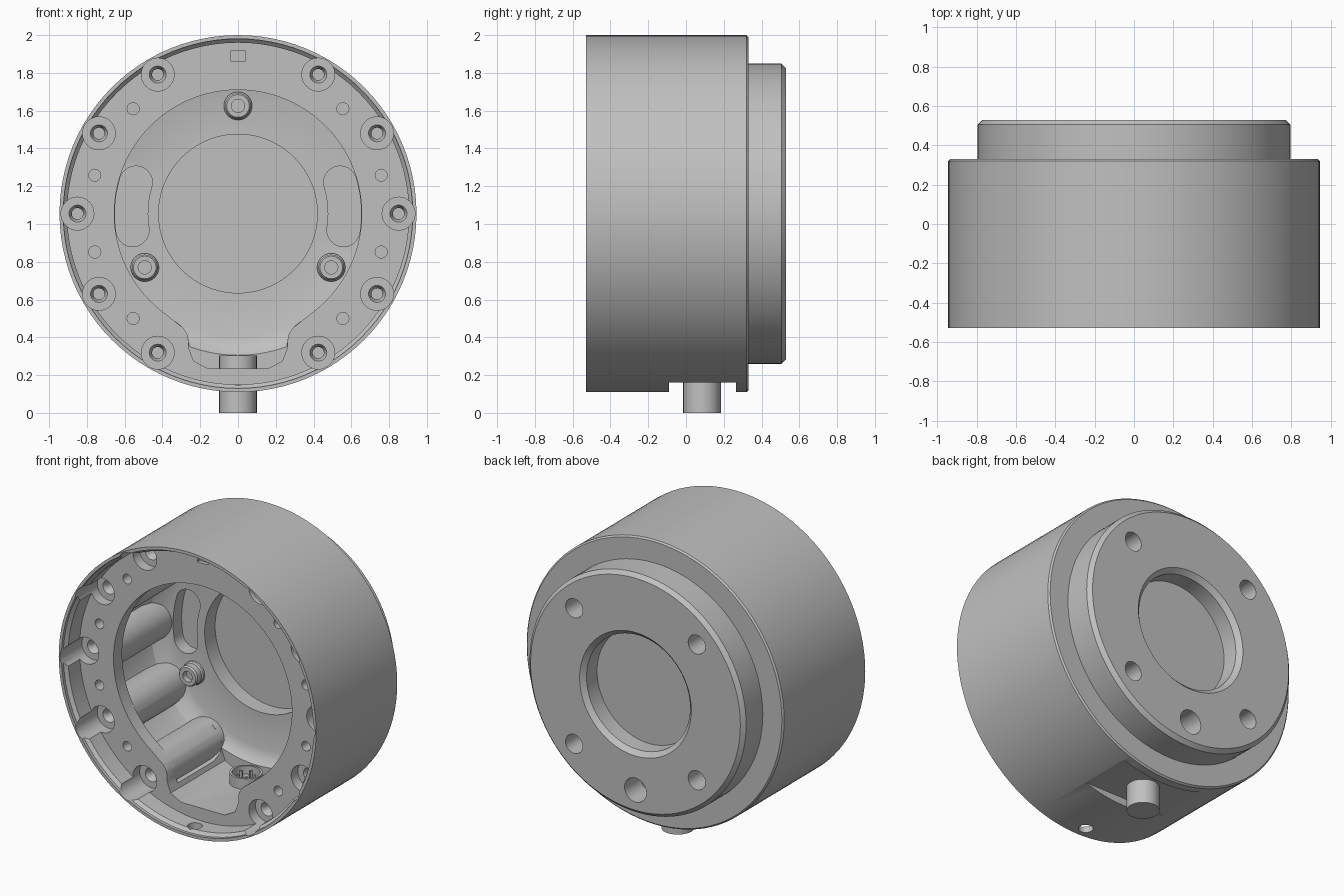
import bpy, bmesh, math
from mathutils import Matrix, Vector

if "Cube" in bpy.data.objects:
    bpy.data.objects.remove(bpy.data.objects["Cube"], do_unlink=True)

C = 1.055  # height of the housing axis

metal = bpy.data.materials.new("grey metal")
metal.use_nodes = True
grey = (0.53, 0.53, 0.53, 1)
metal.diffuse_color = grey
metal.node_tree.nodes["Principled BSDF"].inputs["Base Color"].default_value = grey


def lathe(bm, profile, x=0, z=C, y=0, upright=False, segs=32):
    """Revolve (radius, height) points around the y axis, or around z if upright."""
    verts = [bm.verts.new((r, h, 0)) for r, h in profile]
    edges = [bm.edges.new(pair) for pair in zip(verts, verts[1:])]
    old = set(bm.verts) - set(verts)
    bmesh.ops.spin(bm, geom=verts + edges, cent=(0, 0, 0), axis=(0, 1, 0),
                   angle=2 * math.pi, steps=segs, use_merge=False)
    new = [v for v in bm.verts if v not in old]
    turn = Matrix.Rotation(math.pi / 2, 4, 'X') if upright else Matrix()
    bmesh.ops.transform(bm, matrix=Matrix.Translation((x, y, z)) @ turn, verts=new)
    bmesh.ops.remove_doubles(bm, verts=new, dist=1e-5)


def rod(bm, r, a, b, **place):
    lathe(bm, [(0, a), (r, a), (r, b), (0, b)], **place)


def prism(bm, outline, a, b):
    """Extrude an (x, z) outline from y = a to y = b."""
    face = bm.faces.new([bm.verts.new((x, a, z)) for x, z in outline])
    out = bmesh.ops.extrude_face_region(bm, geom=[face])["geom"]
    bmesh.ops.translate(bm, vec=(0, b - a, 0),
                        verts=[v for v in out if isinstance(v, bmesh.types.BMVert)])


def box(bm, x, y, z):
    prism(bm, [(x[0], z[0]), (x[1], z[0]), (x[1], z[1]), (x[0], z[1])], *y)


def finish(bm, name):
    bmesh.ops.recalc_face_normals(bm, faces=bm.faces)
    mesh = bpy.data.meshes.new(name)
    bm.to_mesh(mesh)
    bm.free()
    mesh.materials.append(metal)
    ob = bpy.data.objects.new(name, mesh)
    bpy.context.collection.objects.link(ob)
    return ob


def combine(ob, bm, operation='DIFFERENCE'):
    tool = finish(bm, "helper")
    mod = ob.modifiers.new("combine", 'BOOLEAN')
    mod.operation, mod.solver, mod.object = operation, 'EXACT', tool
    deps = bpy.context.evaluated_depsgraph_get()
    mesh = bpy.data.meshes.new_from_object(ob.evaluated_get(deps))
    ob.modifiers.clear()
    ob.data = mesh
    bpy.data.objects.remove(tool, do_unlink=True)


def polar(r, degrees):
    a = math.radians(degrees)
    return r * math.cos(a), C + r * math.sin(a)


def smooth(ob):
    bpy.ops.object.select_all(action='DESELECT')
    ob.select_set(True)
    bpy.context.view_layer.objects.active = ob
    bpy.ops.object.shade_smooth_by_angle(angle=math.radians(30))


# Housing: cup with front ledge, undercut cavity, thin centre wall and rear flange
bm = bmesh.new()
lathe(bm, [(0, .36), (.42, .36), (.42, .25), (.66, .25), (.72, .23), (.77, .18),
           (.79, .1), (.79, -.28), (.655, -.28), (.655, -.37), (.905, -.37),
           (.905, -.49), (.925, -.51), (.925, -.53), (.945, -.53), (.945, .32),
           (.935, .33), (.795, .33), (.795, .505), (.77, .53), (.41, .53),
           (.38, .5), (.38, .39), (0, .39)], segs=96)
housing = finish(bm, "housing")

# Pillars inside the cavity behind each screw seat
seats = [a for a in range(0, 360, 30) if a not in (90, 270)]
bm = bmesh.new()
for a in seats:
    x, z = polar(.8, a)
    rod(bm, .14, -.33, .27, x=x, z=z)
combine(housing, bm, 'UNION')

# Counterbored screw seats
bm = bmesh.new()
for a in seats:
    x, z = polar(.85, a)
    lathe(bm, [(0, -.6), (.087, -.6), (.087, -.3), (.045, -.3), (.03, -.27),
               (.03, -.12), (0, -.12)], x=x, z=z)
combine(housing, bm)

# Small ledge holes, rear flange holes and the label pocket at the top
bm = bmesh.new()
for side in (0, 180):
    for a in (-45, -15, 15, 45):
        x, z = polar(.785, side + a)
        rod(bm, .032, -.45, -.3, x=x, z=z, segs=20)
for sx in (-1, 1):
    for sz in (-1, 1):
        rod(bm, .063, .36, .6, x=.45 * sx, z=C + .45 * sz)
rod(bm, .08, .36, .6, z=C - .636)
box(bm, (-.04, .04), (-.45, -.345), (1.862, 1.915))
combine(housing, bm)

# Flared bay in the ledge above the connector
bm = bmesh.new()
half = [(.45, .58), (.36, .505), (.29, .45), (.265, .41), (.26, .34), (.235, .275), (.16, .235)]
prism(bm, half + [(-x, z) for x, z in reversed(half)], -.45, .2)
combine(housing, bm)

# Curved slots in the cavity floor
bm = bmesh.new()
for s in (-1, 1):
    outline = []
    for end, start in ((17, -73 + 90), (-9, 171)):
        cx, cz = polar(.565, end)
        for i in range(13):
            a = math.radians(start + 15 * i)
            outline.append((s * (cx + .087 * math.cos(a)), cz + .087 * math.sin(a)))
        # concentric side between the two round ends
        r, step = (.478, -1) if end > 0 else (.652, 1)
        for i in range(1, 6):
            x, z = polar(r, end + step * 26 * i / 6)
            outline.append((s * x, z))
    prism(bm, outline, .1, .34)
combine(housing, bm)

# Flat spot under the body and drain hole behind the front rim
bm = bmesh.new()
box(bm, (-.6, .6), (-.09, .265), (0, .16))
rod(bm, .045, .05, .2, y=-.45, z=0, upright=True)
combine(housing, bm)
smooth(housing)

# Cap screws on the cavity floor
for name, a in (("top_screw", 90), ("right_screw", 210), ("left_screw", 330)):
    x, z = polar(.57, a)
    bm = bmesh.new()
    lathe(bm, [(0, .27), (.075, .27), (.075, .235), (.068, .225), (.068, .185),
               (.06, .175), (.035, .175), (.035, .215), (0, .215)], x=x, z=z, segs=24)
    smooth(finish(bm, name))

# Connector barrel with a cup on its inner end
bm = bmesh.new()
lathe(bm, [(0, 0), (.1, 0), (.1, .305), (.085, .305), (.085, .25), (0, .25)],
      y=.085, z=0, upright=True)
smooth(finish(bm, "connector"))

# Contact pins
bm = bmesh.new()
for i in range(5):
    a = math.radians(72 * i + 90)
    rod(bm, .01, .24, .295, x=.05 * math.cos(a), y=.085 + .05 * math.sin(a),
        z=0, upright=True, segs=12)
smooth(finish(bm, "connector_pins"))
